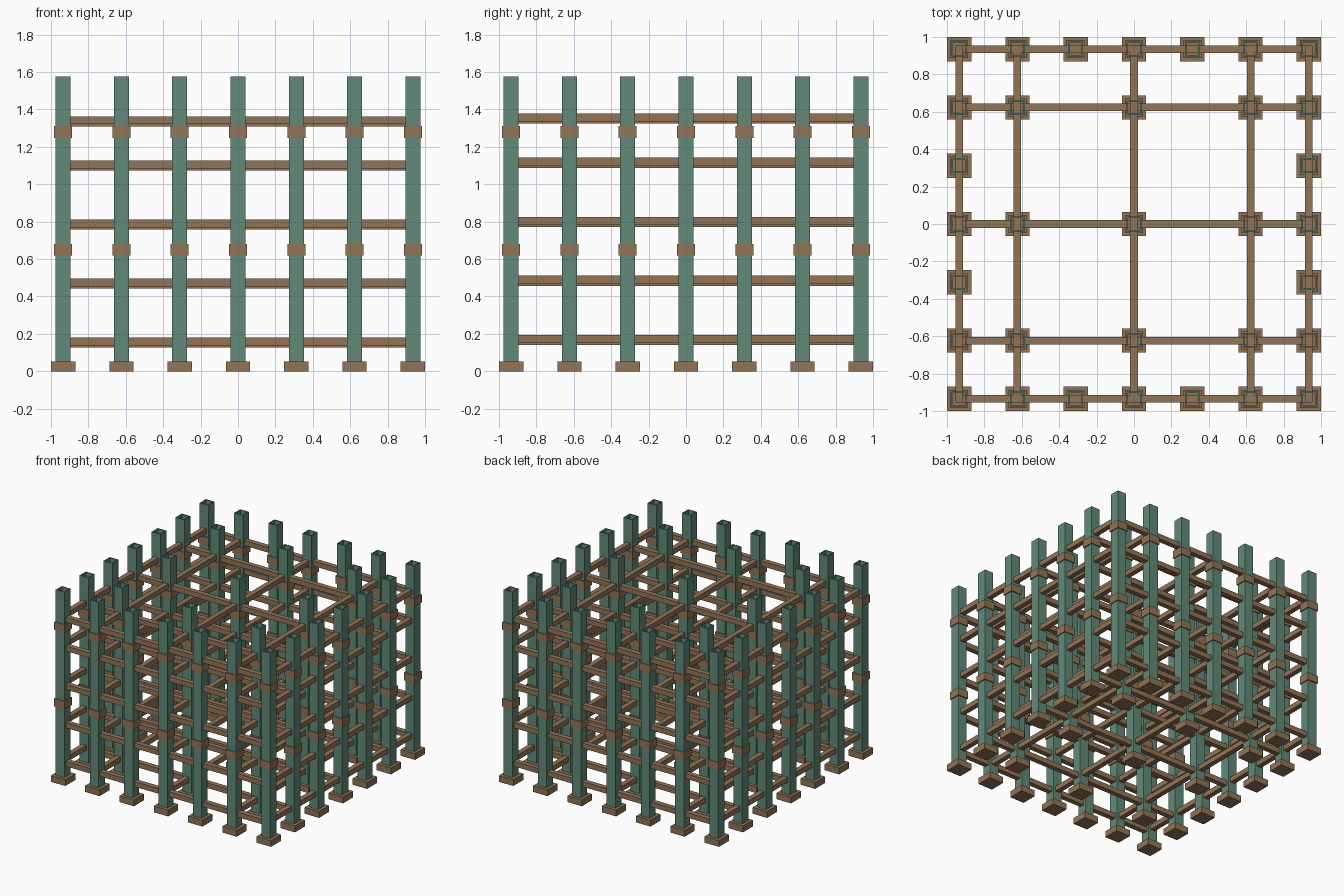
import bpy, bmesh
from mathutils import Matrix

if "Cube" in bpy.data.objects:
    bpy.data.objects.remove(bpy.data.objects["Cube"])


def material(name, rgb):
    m = bpy.data.materials.new(name)
    m.diffuse_color = (*rgb, 1.0)
    m.use_nodes = True
    m.node_tree.nodes["Principled BSDF"].inputs["Base Color"].default_value = m.diffuse_color
    return m


BROWN = material("wood brown", (0.29, 0.175, 0.095))
GREEN = material("post green", (0.12, 0.255, 0.19))


def finish(name, bm, mat):
    bmesh.ops.recalc_face_normals(bm, faces=bm.faces)
    me = bpy.data.meshes.new(name)
    bm.to_mesh(me)
    bm.free()
    me.materials.append(mat)
    ob = bpy.data.objects.new(name, me)
    bpy.context.collection.objects.link(ob)
    return ob


def box(bm, centre, size):
    m = Matrix.Translation(centre) @ Matrix.Diagonal((*size, 1))
    return bmesh.ops.create_cube(bm, size=1, matrix=m)["verts"]


def box_object(name, centre, size, mat):
    bm = bmesh.new()
    box(bm, centre, size)
    return finish(name, bm, mat)


def hollow_post(x, y):
    # square tube, open at the top
    bm = bmesh.new()
    low, high = 0.05, 1.575
    box(bm, (x, y, (low + high) / 2), (0.08, 0.08, high - low))
    bm.faces.ensure_lookup_table()
    top = max(bm.faces, key=lambda f: f.calc_center_median().z)
    bmesh.ops.inset_individual(bm, faces=[top], thickness=0.012)
    res = bmesh.ops.extrude_discrete_faces(bm, faces=[top])
    floor = res["faces"][0]
    bmesh.ops.translate(bm, verts=floor.verts, vec=(0, 0, low + 0.01 - high))
    finish("post", bm, GREEN)


# post layout: full outer ring plus a 3 x 3 group inside
EDGE = 0.935
STEP = EDGE / 3
spots = set()
for i in range(-3, 4):
    for j in range(-3, 4):
        if max(abs(i), abs(j)) == 3 or (i in (-2, 0, 2) and j in (-2, 0, 2)):
            spots.add((i, j))

for i, j in sorted(spots):
    x, y = i * STEP, j * STEP
    hollow_post(x, y)
    box_object("foot", (x, y, 0.026), (0.13, 0.13, 0.052), BROWN)
    for z in (0.65, 1.28):
        box_object("collar", (x, y, z), (0.096, 0.096, 0.063), BROWN)

# horizontal rails on five levels, the two directions slightly staggered
for level in (0.153, 0.469, 0.784, 1.100, 1.336):
    for k in (-3, -2, 0, 2, 3):
        shift = 0.006 if abs(k) == 3 else -0.006
        box_object("rail_across", (0, k * STEP, level + shift),
                   (2 * EDGE + 0.04, 0.041, 0.042), BROWN)
        box_object("rail_along", (k * STEP, 0, level + shift + 0.015),
                   (0.041, 2 * EDGE + 0.04, 0.042), BROWN)
